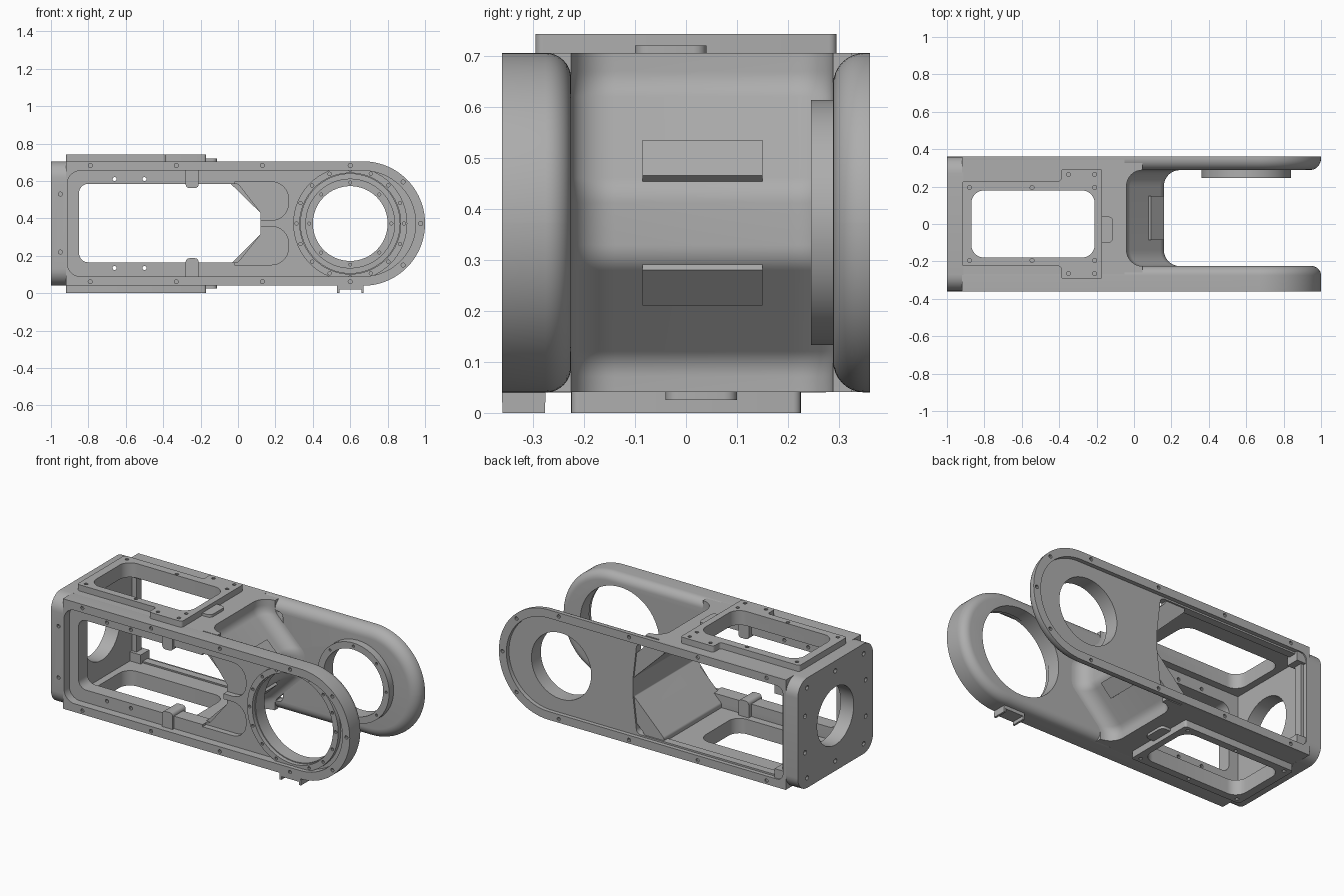
import bpy, bmesh, math
from mathutils import Vector

cube = bpy.data.objects.get("Cube")
if cube:
    bpy.data.objects.remove(cube)

metal = bpy.data.materials.new("cast grey metal")
metal.use_nodes = True
metal.diffuse_color = (0.42, 0.42, 0.42, 1)
metal.node_tree.nodes["Principled BSDF"].inputs["Base Color"].default_value = (0.42, 0.42, 0.42, 1)

LEFT, BOT, TOP = -0.92, 0.04, 0.705
MID = (BOT + TOP) / 2
HUB = 0.6
PLACE = {"x": lambda u, v, d: (d, u, v), "y": lambda u, v, d: (u, d, v), "z": lambda u, v, d: (u, v, d)}


def loft(name, axis, sections):
    """Solid through a list of (outline, depth) sections."""
    bm = bmesh.new()
    rings = [[bm.verts.new(PLACE[axis](u, v, d)) for u, v in pts] for pts, d in sections]
    for a, b in zip(rings, rings[1:]):
        for i in range(len(a)):
            j = (i + 1) % len(a)
            bm.faces.new((a[i], a[j], b[j], b[i]))
    bm.faces.new(rings[0])
    bm.faces.new(rings[-1])
    bmesh.ops.recalc_face_normals(bm, faces=bm.faces)
    mesh = bpy.data.meshes.new(name)
    bm.to_mesh(mesh)
    bm.free()
    mesh.materials.append(metal)
    obj = bpy.data.objects.new(name, mesh)
    bpy.context.collection.objects.link(obj)
    return obj


def prism(name, axis, pts, a, b):
    return loft(name, axis, [(pts, a), (pts, b)])


def rect(u0, u1, v0, v1):
    return [(u0, v0), (u1, v0), (u1, v1), (u0, v1)]


def circle(u, v, r, n=64):
    return [(u + r * math.cos(math.tau * i / n), v + r * math.sin(math.tau * i / n)) for i in range(n)]


def rounded(pts, radii, steps=8):
    """Outline with each corner replaced by an arc."""
    if not isinstance(radii, (list, tuple)):
        radii = [radii] * len(pts)
    out = []
    for i, r in enumerate(radii):
        p = Vector(pts[i])
        if r <= 0:
            out.append(tuple(p))
            continue
        a = (Vector(pts[i - 1]) - p).normalized()
        b = (Vector(pts[(i + 1) % len(pts)]) - p).normalized()
        half = a.angle(b) / 2
        centre = p + (a + b).normalized() * (r / math.sin(half))
        start = p + a * (r / math.tan(half)) - centre
        end = p + b * (r / math.tan(half)) - centre
        sweep = start.angle(end)
        for k in range(steps + 1):
            t = k / steps
            q = (start * math.sin((1 - t) * sweep) + end * math.sin(t * sweep)) / math.sin(sweep)
            out.append(tuple(centre + q))
    return out


def cut(obj, *cutters):
    for c in cutters:
        mod = obj.modifiers.new("cut", "BOOLEAN")
        mod.operation, mod.solver, mod.object = "DIFFERENCE", "EXACT", c
        graph = bpy.context.evaluated_depsgraph_get()
        mesh = bpy.data.meshes.new_from_object(obj.evaluated_get(graph))
        obj.modifiers.clear()
        obj.data = mesh
        bpy.data.objects.remove(c)


def drill(obj, axis, spots, a, b, r=0.011):
    for u, v in spots:
        cut(obj, prism("drill", axis, circle(u, v, r, 10), a, b))


def stadium(inset=0.0, left=LEFT, corner=0.0):
    r = MID - BOT - inset - 0.001
    pts = rect(left, 1 - inset, BOT + inset, TOP - inset)
    return rounded(pts, [corner, r, r, corner], 24)


def side(name, outer, inner, r):
    """Long side frame whose inner edge is rounded off."""
    s = 1 if inner > outer else -1
    secs = [(stadium(), outer)]
    for k in range(9):
        a = math.pi / 2 * k / 8
        secs.append((stadium(r * (1 - math.cos(a))), inner - s * r * (1 - math.sin(a))))
    return loft(name, "y", secs)


rim_bolts = [(x, z) for x in (-0.79, -0.33, 0.13, 0.6) for z in (BOT + 0.022, TOP - 0.022)]
rim_bolts += [(0.667 + 0.31 * math.cos(a), MID + 0.31 * math.sin(a)) for a in (-0.8, 0, 0.8)]


def window(x0, z0, z1, r):
    """Opening with a pointed right end that follows the web."""
    tip = 0.12
    pts = [(x0, z0), (0.195 - z0, z0)] if z0 < 0.13 else [(x0, z0), (0.0, z0)]
    pts += [(tip, 0.315), (tip, 0.43), (pts[1][0], z1), (x0, z1)]
    return rounded(pts, [r, 0.03, 0.01, 0.01, 0.03, r])


# Front side frame: recess, window, pockets and large bearing opening
front = side("front_side_frame", -0.36, -0.225, 0.05)
cut(front,
    prism("c", "y", stadium(0.05, -0.912, 0.07), -0.4, -0.31),
    prism("c", "y", window(-0.85, 0.165, 0.585, 0.05), -0.4, -0.1),
    prism("c", "y", circle(HUB, MID, 0.265), -0.4, -0.1))
for z0, z1 in ((0.152, 0.357), (0.39, 0.595)):
    cut(front, prism("c", "y", rounded(rect(-0.02, 0.27, z0, z1), [0, 0.09, 0.09, 0]), -0.4, -0.275))
drill(front, "y", rim_bolts, -0.4, -0.335)
drill(front, "y", [(x, z) for x in (-0.66, -0.5) for z in (0.135, 0.61)], -0.4, -0.1)

# Bearing ring set in the front recess
ring = prism("front_bearing_ring", "y", circle(HUB, MID, 0.305), -0.335, -0.28)
cut(ring, prism("c", "y", circle(HUB, MID, 0.27), -0.4, -0.2))
drill(ring, "y", circle(HUB, MID, 0.288, 16), -0.4, -0.315, 0.009)

# Back side frame: shallow recess, open window and bearing hole
back = side("back_side_frame", 0.36, 0.288, 0.062)
cut(back,
    prism("c", "y", stadium(0.05, -0.9, 0.04), 0.335, 0.4),
    prism("c", "y", window(-0.88, 0.1, 0.645, 0.02), 0.1, 0.5),
    prism("c", "y", circle(HUB, MID, 0.2), 0.1, 0.5))
drill(back, "y", rim_bolts, 0.34, 0.4)

# Bearing boss on the inner face of the back side
boss = prism("back_bearing_boss", "y", circle(HUB, MID, 0.24), 0.245, 0.31)
cut(boss, prism("c", "y", circle(HUB, MID, 0.2), 0.1, 0.5))
drill(boss, "y", circle(HUB, MID, 0.22, 8), 0.1, 0.27, 0.008)

# V-shaped web between the two sides, flaring into them with fillets
EDGE = 0.0005
outer_path = [(-0.04, BOT + EDGE), (-0.04, 0.1), (0.16, 0.30), (0.16, 0.44), (-0.04, 0.64), (-0.04, TOP - EDGE)]
inner_path = [(-0.08, TOP - EDGE), (-0.08, 0.625), (0.12, 0.43), (0.12, 0.315), (-0.08, 0.115), (-0.08, BOT + EDGE)]


def web_section(shift):
    pts = [(x + shift, z) for x, z in outer_path] + inner_path
    return rounded(pts, [0, 0.07, 0.07, 0.07, 0.07, 0, 0, 0.02, 0.01, 0.01, 0.02, 0])


R = 0.085
arc = [(R * (1 - math.cos(a)), R * (1 - math.sin(a))) for a in [math.pi / 2 * k / 8 for k in range(9)]]
secs = [(web_section(R), -0.26)]
secs += [(web_section(s), -0.225 + d) for d, s in arc]
secs += [(web_section(s), 0.288 - d) for d, s in reversed(arc)]
secs.append((web_section(R), 0.325))
loft("web", "y", secs)

# Raised pads on the sloped web faces
for name, flip in (("upper_web_pad", False), ("lower_web_pad", True)):
    pts = [(0.16, 0.465), (0.09, 0.535), (0.05, 0.5), (0.12, 0.43)]
    prism(name, "y", [(x, 2 * MID - z if flip else z) for x, z in pts], -0.085, 0.15)

# Top and bottom walls with raised cover seats
opening = rounded(rect(-0.87, -0.21, -0.18, 0.18), 0.07)
wide_seat = [(LEFT, -0.225), (-0.39, -0.225), (-0.39, -0.295), (-0.17, -0.295),
             (-0.17, 0.295), (-0.39, 0.295), (-0.39, 0.23), (LEFT, 0.23)]
plain_seat = rect(LEFT, -0.17, -0.225, 0.225)
seat_bolts = [(x, y) for x in (-0.88, -0.545, -0.21) for y in (-0.195, 0.195)]
for name, w0, w1, seat, s0, s1, t0, t1, ty in (
        ("top", 0.655, TOP - EDGE, wide_seat, TOP - 0.01, 0.742, TOP - 0.01, 0.72, -0.03),
        ("bottom", BOT + EDGE, 0.09, plain_seat, 0.0, BOT + 0.01, 0.025, BOT + 0.01, 0.03)):
    wall = prism(name + "_wall", "z", rect(LEFT, -0.05, -0.345, 0.35), w0, w1)
    cover = prism(name + "_cover_seat", "z", rounded(seat, 0.015, 4), s0, s1)
    for part in (wall, cover):
        cut(part, prism("c", "z", opening, -0.5, 1.2))
    spots = seat_bolts + ([(x, y) for x in (-0.35, -0.21) for y in (-0.265, 0.265)] if name == "top" else [])
    drill(cover, "z", spots, -0.2 if name == "bottom" else 0.725, 0.015 if name == "bottom" else 0.9)
    prism(name + "_seat_tab", "z", rounded(rect(-0.2, -0.112, ty - 0.07, ty + 0.07), 0.025, 4), t0, t1)

# End plate with rounded corners, shaft hole and bolt holes
end = prism("end_plate", "x", rounded(rect(-0.36, 0.36, BOT, TOP), 0.09), -1.0, LEFT + 0.008)
cut(end, prism("c", "x", circle(0, MID, 0.175), -1.2, -0.5))
drill(end, "x", [(y, z) for y in (-0.27, 0, 0.27) for z in (0.1, 0.645)], -1.2, -0.97, 0.014)
drill(end, "x", [(y, z) for y in (-0.29, 0.29) for z in (0.26, 0.48)], -1.2, -0.97, 0.014)
drill(end, "y", [(-0.95, 0.22), (-0.95, 0.53)], -0.5, -0.34)

# Corner blocks and small lugs inside the frames
for name, z0, z1 in (("lower", BOT + 0.002, 0.145), ("upper", 0.6, TOP - 0.002)):
    prism(name + "_corner_block", "y", rect(LEFT, -0.84, z0, z1), 0.27, 0.352)
for name, z0, z1 in (("lower", 0.085, 0.187), ("upper", 0.562, 0.66)):
    r = [0.02, 0.02, 0, 0] if name == "upper" else [0, 0, 0.02, 0.02]
    prism(name + "_lug", "y", rounded(rect(-0.28, -0.21, z0, z1), r, 4), -0.325, -0.2)

# Small stop bracket under the front side
prism("stop_bracket_plate", "z", rect(0.53, 0.67, -0.36, -0.275), 0.02, 0.055)
for name, x in (("left", 0.66), ("right", 0.53)):
    prism(name + "_stop_foot", "z", rect(x, x + 0.012, -0.359, -0.276), 0.0, 0.03)

# Smooth curved surfaces, keep machined edges sharp
bpy.ops.object.select_all(action="DESELECT")
for obj in bpy.context.collection.objects:
    if obj.type == "MESH":
        obj.select_set(True)
        bpy.context.view_layer.objects.active = obj
bpy.ops.object.shade_smooth_by_angle(angle=math.radians(30))
